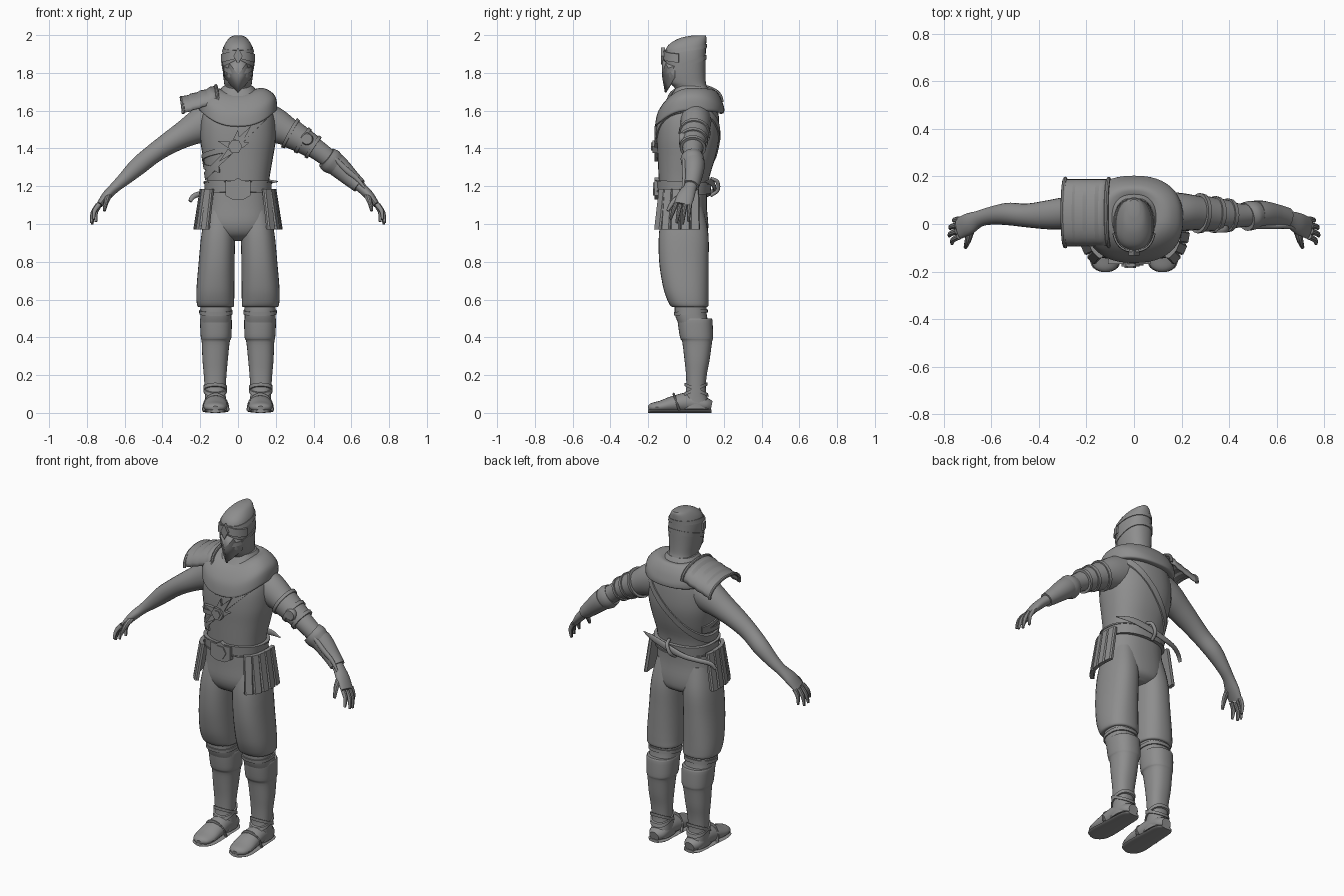
import bpy, math
from mathutils import Vector

if "Cube" in bpy.data.objects:
    bpy.data.objects.remove(bpy.data.objects["Cube"])

grey = bpy.data.materials.new("plain grey")
grey.use_nodes = True
TONE = (0.27, 0.27, 0.27, 1)
grey.diffuse_color = TONE
grey.node_tree.nodes["Principled BSDF"].inputs["Base Color"].default_value = TONE


def build(name, verts, faces, angle=35):
    mesh = bpy.data.meshes.new(name)
    mesh.from_pydata([tuple(v) for v in verts], [], faces)
    mesh.materials.append(grey)
    ob = bpy.data.objects.new(name, mesh)
    bpy.context.collection.objects.link(ob)
    bpy.ops.object.select_all(action='DESELECT')
    ob.select_set(True)
    bpy.context.view_layer.objects.active = ob
    bpy.ops.object.mode_set(mode='EDIT')
    bpy.ops.mesh.select_all(action='SELECT')
    bpy.ops.mesh.normals_make_consistent(inside=False)
    bpy.ops.object.mode_set(mode='OBJECT')
    bpy.ops.object.shade_smooth_by_angle(angle=math.radians(angle))
    return ob


def spline(rows, t):
    """Smooth value at t in 0..1 through rows of numbers."""
    s = min(max(t, 0), 1) * (len(rows) - 1)
    i = min(int(s), len(rows) - 2)
    u = s - i
    a, b, c, d = (rows[min(max(j, 0), len(rows) - 1)] for j in range(i - 1, i + 3))
    return [q + u * ((r - p) / 2 + u * ((2 * p - 5 * q + 4 * r - o) / 2 + u * (3 * q - p - 3 * r + o) / 2))
            for p, q, r, o in zip(a, b, c, d)]


def skin(name, rings, closed=False, caps=True, angle=35):
    n, m = len(rings[0]), len(rings)
    verts = [v for r in rings for v in r]
    faces = [(i * n + j, i * n + (j + 1) % n, (i + 1) % m * n + (j + 1) % n, (i + 1) % m * n + j)
             for i in range(m if closed else m - 1) for j in range(n)]
    if caps and not closed:
        faces += [tuple(range(n)), tuple(range((m - 1) * n, m * n))]
    return build(name, verts, faces, angle)


def around(row, a, out=0.0):
    """Point at angle a on a body section (z, centre x, half width, front y, back y)."""
    z, cx, rx, yf, yb = row
    sq = lambda v: math.copysign(abs(v) ** 0.85, v)
    return Vector((cx + (rx + out) * sq(math.cos(a)),
                   (yf + yb) / 2 + ((yb - yf) / 2 + out) * sq(math.sin(a)), z))


def loft(name, prof, steps=4, n=32):
    count = (len(prof) - 1) * steps
    rows = [spline(prof, i / count) for i in range(count + 1)]
    return skin(name, [[around(r, math.tau * j / n) for j in range(n)] for r in rows])


def section(prof, z):
    for p, q in zip(prof, prof[1:]):
        if min(p[0], q[0]) <= z <= max(p[0], q[0]):
            u = (z - p[0]) / (q[0] - p[0])
            return [a + u * (b - a) for a, b in zip(p, q)]
    return min(prof, key=lambda r: abs(r[0] - z))


def band(name, prof, height, width, out=0.008, start=0, end=360, n=56):
    """Strap following a lofted body; height(x, y) is its centre line."""
    full = end - start == 360
    rings = []
    for i in range(n if full else n + 1):
        a = math.radians(start + (end - start) * i / n)
        ring = []
        for side, o in ((-1, -0.012), (-1, out), (1, out), (1, -0.012)):
            z = sum(p[0] for p in prof) / len(prof)
            for k in range(30):
                p = around(section(prof, z), a, o)
                z += 0.4 * (height(p.x, p.y) + side * width / 2 - z)
            ring.append((p.x, p.y, z))
        rings.append(ring)
    return skin(name, rings, closed=full)


def tube(name, rows, up=(0, 1, 0), t0=0, t1=1, out=0.0, steps=28, n=20):
    """Limb through rows of (x, y, z, half width, half depth)."""
    rings = []
    for i in range(steps + 1):
        t = t0 + (t1 - t0) * i / steps
        r = spline(rows, t)
        d = Vector(spline(rows, t + 0.01)[:3]) - Vector(spline(rows, t - 0.01)[:3])
        side = d.cross(Vector(up)).normalized()
        top = side.cross(d).normalized()
        rings.append([Vector(r[:3]) + side * (max(r[3], .002) + out) * math.cos(a)
                      + top * (max(r[4], .002) + out) * math.sin(a)
                      for a in (math.tau * j / n for j in range(n))])
    return skin(name, rings)


def plate(name, outline, y, depth=0.015):
    """Flat shape in x and z, given thickness along y."""
    return skin(name, [[(x, y + d, z) for x, z in outline] for d in (0, depth)])


# Torso and hips
torso = [(1.16, 0, .16, -.14, .115), (1.25, 0, .168, -.145, .125), (1.35, 0, .185, -.15, .155),
         (1.45, 0, .2, -.155, .175), (1.55, 0, .195, -.15, .175), (1.62, 0, .17, -.125, .165),
         (1.68, 0, .12, -.08, .14), (1.73, 0, .08, -.05, .11)]
hips = [(1.22, 0, .165, -.142, .115), (1.1, 0, .172, -.145, .11), (1.0, 0, .18, -.147, .118),
        (.94, 0, .15, -.12, .11), (.91, 0, .06, -.06, .07)]
loft("torso", torso)
loft("hips", hips)

# Head, neck and wrapped hood
head = [(1.66, 0, .085, -.04, .12), (1.72, 0, .072, -.06, .112), (1.75, 0, .074, -.09, .105),
        (1.8, 0, .08, -.105, .103), (1.87, 0, .084, -.11, .104), (1.92, 0, .08, -.108, .105),
        (1.955, 0, .068, -.085, .107), (1.985, 0, .046, -.03, .108), (1.998, 0, .022, .035, .104)]
loft("head", head)
band("head_wrap_upper", head, lambda x, y: 1.925 + .15 * y, .022, .004)
band("head_wrap_lower", head, lambda x, y: 1.845 + .35 * y, .025, .004)
band("brow_guard", head, lambda x, y: 1.9 - .25 * abs(x), .045, .01, 195, 345)
for s, tag in ((1, "left"), (-1, "right")):
    edge = [(0, -.128, 1.875), (s * .045, -.108, 1.85), (s * .078, -.062, 1.835), (s * .072, -.062, 1.775),
            (s * .035, -.09, 1.73), (0, -.112, 1.695), (0, -.128, 1.79)]
    mask = build(tag + "_mask_half", edge, [(0, 1, 6), (1, 2, 3), (1, 3, 6), (3, 4, 6), (4, 5, 6)], 15)
    mask.modifiers.new("thickness", 'SOLIDIFY').thickness = 0.01
plate("brow_jewel", [(0, 1.935), (.024, 1.89), (0, 1.845), (-.024, 1.89)], -.132, .02)

# Draped cowl: half width, front y, back y, then height at front, side and back
cowl = [(.078, -.05, .11, 1.69, 1.71, 1.70), (.12, -.085, .15, 1.675, 1.72, 1.71),
        (.16, -.12, .18, 1.64, 1.71, 1.675), (.198, -.15, .198, 1.59, 1.675, 1.63),
        (.207, -.162, .203, 1.535, 1.62, 1.605), (.2, -.16, .198, 1.515, 1.6, 1.59),
        (.17, -.13, .17, 1.52, 1.6, 1.59)]
rings = []
for i in range(25):
    rx, yf, yb, zf, zs, zb = spline(cowl, i / 24)
    ring = []
    for j in range(48):
        a = math.tau * j / 48
        s = math.sin(a)
        ring.append(around((zs + s * s * ((zf if s < 0 else zb) - zs), 0, rx, yf, yb), a))
    rings.append(ring)
skin("cowl", rings, caps=False)

# Chest straps and emblem
band("chest_strap", torso, lambda x, y: 1.43 + x, .05, .008)
band("rib_strap_upper", torso, lambda x, y: 1.4 + .12 * x - .2 * (y + .15), .028, .007, 150, 265)
band("rib_strap_lower", torso, lambda x, y: 1.29 - .1 * x + .1 * y, .028, .007, 150, 240)
hexagon = lambda cx, cz, r: [(cx + r * math.cos(k * math.pi / 3), cz + r * math.sin(k * math.pi / 3)) for k in range(6)]
plate("emblem", hexagon(-.015, 1.41, .038), -.178, .03)
plate("emblem_centre", hexagon(-.015, 1.41, .024), -.184, .01)
for tip in ((.07, 1.52), (.0, 1.5), (.06, 1.43), (-.11, 1.44), (-.1, 1.33)):
    d = (Vector(tip) - Vector((-.015, 1.41))).normalized()
    mid = Vector((-.015, 1.41)) + d * .035
    p = Vector((-d.y, d.x)) * .018
    plate("emblem_spike", [mid - p, tip, mid + p], -.168, .02)

# Belt and buckle
band("belt", torso[:2] + torso[2:], lambda x, y: 1.195 - .05 * y, .055, .014)
for z in (1.165, 1.22):
    band("belt_edge", torso, lambda x, y, z=z: z - .05 * y, .008, .018)
plate("buckle", [(-.065, 1.15), (-.03, 1.13), (.03, 1.13), (.065, 1.15), (.065, 1.23),
                 (.03, 1.225), (0, 1.245), (-.03, 1.225), (-.065, 1.23)], -.168, .03)
plate("buckle_centre", hexagon(0, 1.185, .04), -.174, .01)

# Sheathed knife and its loop across the back
tube("knife", [(.21, .1, 1.225, .003, .003), (.12, .135, 1.22, .018, .007), (.0, .15, 1.195, .02, .009),
               (-.09, .148, 1.175, .016, .01), (-.17, .13, 1.165, .014, .011),
               (-.23, .1, 1.15, .014, .01), (-.255, .085, 1.12, .01, .008)])
tube("knife_loop", [(.02, .13, 1.24, .009, .009), (.01, .165, 1.225, .01, .01),
                    (-.01, .168, 1.18, .01, .01), (-.02, .13, 1.15, .009, .009)], (1, 0, 0))

# Shoulder plate arched over the right shoulder
rows, count = [], 18
for i in range(count + 1):
    a = math.pi * (0.02 + .96 * i / count)
    y, lift = .048 - .142 * math.cos(a), .1 * math.sin(a) ** .7
    row = []
    for x, z in ((-.105, 1.632), (-.155, 1.613), (-.205, 1.597), (-.25, 1.583), (-.288, 1.57)):
        row += [(x - .012 * math.sin(a), y, z + lift), (x - .012 * math.sin(a) - .034, y, z - .012 + lift + .006)]
    rows.append(row[:-1])
faces = [(i * 9 + j, i * 9 + j + 1, i * 9 + j + 10, i * 9 + j + 9) for i in range(count) for j in range(8)]
pauldron = build("shoulder_plate", [v for r in rows for v in r], faces, 20)
pauldron.modifiers.new("thickness", 'SOLIDIFY').thickness = 0.012
for j, tag in ((0, "inner"), (8, "outer")):
    tube("shoulder_rim_" + tag, [r[j] + (.009, .009) for r in rows], (1, 0, 0), steps=36, n=8)

pants = [(1.09, .09, .075, -.12, .09), (.95, .104, .089, -.143, .118), (.8, .113, .095, -.142, .12),
         (.67, .119, .1, -.122, .12), (.6, .12, .1, -.1, .12), (.565, .118, .096, -.08, .118),
         (.56, .118, .08, -.06, .1)]
knee = [(.58, .117, .083, -.06, .108), (.52, .117, .082, -.058, .11), (.47, .117, .08, -.04, .12)]
boot = [(.5, .117, .078, -.04, .132), (.49, .117, .084, -.045, .14), (.4, .116, .081, -.032, .143),
        (.375, .118, .074, -.02, .138), (.28, .121, .067, -.008, .125), (.2, .121, .06, .0, .11),
        (.12, .121, .055, .0, .105), (.06, .118, .055, -.02, .12), (.02, .118, .056, -.04, .132)]
foot = [(.117, .135, .035, .03, .028), (.117, .1, .042, .052, .04), (.118, .02, .055, .057, .053),
        (.118, -.06, .047, .062, .045), (.12, -.13, .034, .064, .032), (.12, -.18, .028, .05, .024),
        (.12, -.2, .024, .02, .012)]
arm = [(.13, .05, 1.55, .1, .085), (.2, .05, 1.52, .092, .08), (.28, .045, 1.478, .072, .07),
       (.37, .038, 1.425, .058, .06), (.45, .036, 1.37, .051, .05), (.53, .042, 1.305, .048, .047),
       (.6, .035, 1.24, .036, .038), (.65, .022, 1.195, .028, .035), (.695, .0, 1.15, .025, .046),
       (.735, -.018, 1.1, .016, .046)]
# Fingers: base and tip, from little finger to index
fingers = [((.735, .02, 1.1), (.752, .012, 1.012)), ((.742, -.005, 1.1), (.772, -.018, .998)),
           ((.742, -.03, 1.1), (.776, -.05, 1.005)), ((.735, -.052, 1.105), (.765, -.082, 1.025))]

for s, tag in ((1, "left_"), (-1, "right_")):
    flip = lambda rows, k: [r[:k] + (s * r[k],) + r[k + 1:] for r in rows]
    # Leg, knee and boot
    loft(tag + "trouser_leg", flip(pants, 1))
    loft(tag + "knee", flip(knee, 1))
    band(tag + "knee_band", flip(knee, 1), lambda x, y: .53 + .1 * y, .02, .006)
    loft(tag + "boot", flip(boot, 1))
    tube(tag + "foot", flip(foot, 0), (0, 0, 1))
    tube(tag + "sole", [(x, y, .009, w + .005, .009) for x, y, z, w, h in flip(foot, 0)], (0, 0, 1))
    for k in (-1, 1):
        band(tag + "ankle_strap", flip(boot, 1), lambda x, y: .095 + .45 * k * (y - .05) + .03, .018, .007)
    tube(tag + "instep_strap", [(s * (.118 + .064 * math.cos(a)), -.035 - .03 * math.sin(a),
         .012 + .087 * max(math.sin(a), 0), .009, .006) for a in (math.pi * i / 8 for i in range(9))], n=8)
    # Arm and hand
    tube(tag + "arm", flip(arm, 0), steps=48)
    for base, tip in fingers:
        mid = [(p + q) / 2 + o for p, q, o in zip(base, tip, (.01, 0, .004))]
        tube(tag + "finger", flip([base + (.014, .013), tuple(mid) + (.012, .011), tip + (.007, .007)], 0), steps=10, n=10)
    tube(tag + "thumb", flip([(.685, -.02, 1.15, .018, .018), (.697, -.065, 1.12, .015, .014),
                              (.708, -.098, 1.07, .008, .008)], 0), (1, 0, 0), steps=10, n=10)
    # Fluted hip guard of hanging slats
    arc = [(.152, -.158), (.187, -.125), (.207, -.08), (.216, -.03), (.217, .022), (.211, .072)]
    for (x0, y0), (x1, y1) in zip(arc, arc[1:]):
        n = Vector((y1 - y0, x0 - x1, 0)).normalized()
        shape = []
        for z, o in ((1.185, -.022), (.97, .012)):
            p, q = Vector((x0, y0, z)) + n * o, Vector((x1, y1, z)) + n * o
            d = (q - p) * .12
            shape.append([(s * v.x, v.y, v.z) for v in (p - n * .014, p, p + d + n * .008, q - d + n * .008, q, q - n * .014)])
        skin(tag + "hip_slat", shape, angle=15)

# Left arm guards
tube("upper_arm_sleeve", arm, t0=.22, t1=.37, out=.007)
for t in (.21, .29, .36):
    tube("upper_arm_band", arm, t0=t, t1=t + .02, out=.014, steps=3)
tube("arm_disc", [(.365, -.036, 1.45, .028, .028), (.365, -.022, 1.45, .034, .034), (.365, 0, 1.45, .03, .03)], (0, 0, 1), steps=6)
tube("gauntlet", arm, t0=.53, t1=.76, out=.01)
tube("gauntlet_cuff", [(.468, .03, 1.352, .06, .06), (.492, .036, 1.333, .067, .062), (.52, .04, 1.312, .058, .055)], steps=8)
tube("gauntlet_ridge", [(.5, .0, 1.36, .012, .02), (.57, -.01, 1.29, .015, .012), (.63, -.01, 1.24, .012, .01), (.68, -.02, 1.18, .004, .004)])
